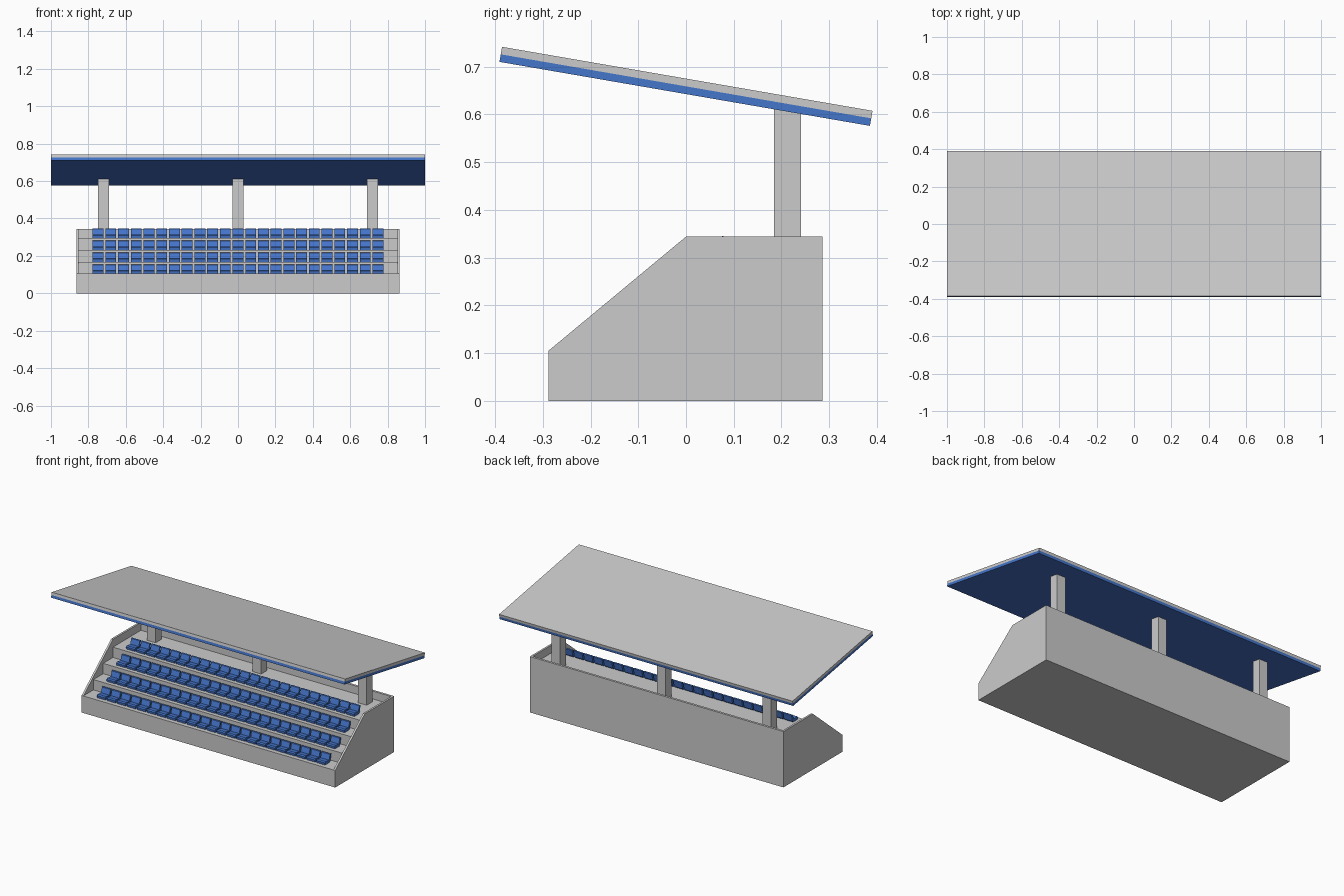
import bpy, bmesh, math
from mathutils import Matrix

if "Cube" in bpy.data.objects:
    bpy.data.objects.remove(bpy.data.objects["Cube"])

blue = bpy.data.materials.new("blue")
blue.diffuse_color = (0.06, 0.18, 0.6, 1)
blue.use_nodes = True
blue.node_tree.nodes["Principled BSDF"].inputs["Base Color"].default_value = blue.diffuse_color


def prism(bm, profile, x0, x1, dy=0, dz=0):
    """Add a (y, z) profile extruded from x0 to x1."""
    a = [bm.verts.new((x0, y + dy, z + dz)) for y, z in profile]
    b = [bm.verts.new((x1, y + dy, z + dz)) for y, z in profile]
    n = len(profile)
    bm.faces.new(a)
    bm.faces.new(b[::-1])
    for i in range(n):
        bm.faces.new((a[i], b[i], b[(i + 1) % n], a[(i + 1) % n]))


def finish(name, bm, mat=None):
    bmesh.ops.recalc_face_normals(bm, faces=bm.faces)
    me = bpy.data.meshes.new(name)
    bm.to_mesh(me)
    bm.free()
    ob = bpy.data.objects.new(name, me)
    bpy.context.collection.objects.link(ob)
    if mat:
        me.materials.append(mat)
    return ob


ROWS, RISE, RUN = 4, 0.0635, 0.095
FLOOR, FRONT, BACK = 0.105, -0.288, 0.286

# stepped terrace with a low rear wall
steps = [(FRONT, 0), (FRONT, FLOOR)]
for i in range(1, ROWS):
    y = -0.285 + RUN * i
    steps += [(y, FLOOR + RISE * (i - 1)), (y, FLOOR + RISE * i)]
top = FLOOR + RISE * (ROWS - 1)
steps += [(0.272, top), (0.272, 0.344), (BACK, 0.344), (BACK, 0)]
bm = bmesh.new()
prism(bm, steps, -0.852, 0.852)
finish("terrace", bm)

# side walls
wall = [(FRONT, 0), (FRONT, FLOOR), (0, 0.344), (BACK, 0.344), (BACK, 0)]
for name, s in (("left_wall", -1), ("right_wall", 1)):
    bm = bmesh.new()
    prism(bm, wall, s * 0.852, s * 0.864)
    finish(name, bm)

# rows of seats, each a bent shell with a leaning back
seat = [(-0.030, 0.0), (-0.032, 0.014), (-0.026, 0.020), (0.008, 0.016),
        (0.018, 0.047), (0.024, 0.050), (0.030, 0.047), (0.022, 0.010),
        (0.014, 0.0)]
COUNT, PITCH = 23, 0.068
for r in range(ROWS):
    bm = bmesh.new()
    for c in range(COUNT):
        x = (c - (COUNT - 1) / 2) * PITCH
        prism(bm, seat, x - 0.029, x + 0.029, -0.232 + RUN * r, FLOOR + RISE * r)
    finish(f"seat_row_{r + 1}", bm, blue)

# roof posts, tops cut to the roof slope
post = [(0.184, top - 0.01), (0.241, top - 0.01), (0.241, 0.605), (0.184, 0.615)]
for name, x in (("left_post", -0.719), ("middle_post", 0), ("right_post", 0.719)):
    bm = bmesh.new()
    prism(bm, post, x - 0.029, x + 0.029)
    finish(name, bm)

# tilted roof: grey sheet over blue lining
tilt = Matrix.Translation((0, 0, 0.659)) @ Matrix.Rotation(math.radians(-9.8), 4, 'X')
for name, z0, z1, mat in (("roof_sheet", 0, 0.016, None),
                          ("roof_lining", -0.016, 0, blue)):
    bm = bmesh.new()
    prism(bm, [(-0.394, z0), (-0.394, z1), (0.394, z1), (0.394, z0)], -1, 1)
    finish(name, bm, mat).matrix_world = tilt
